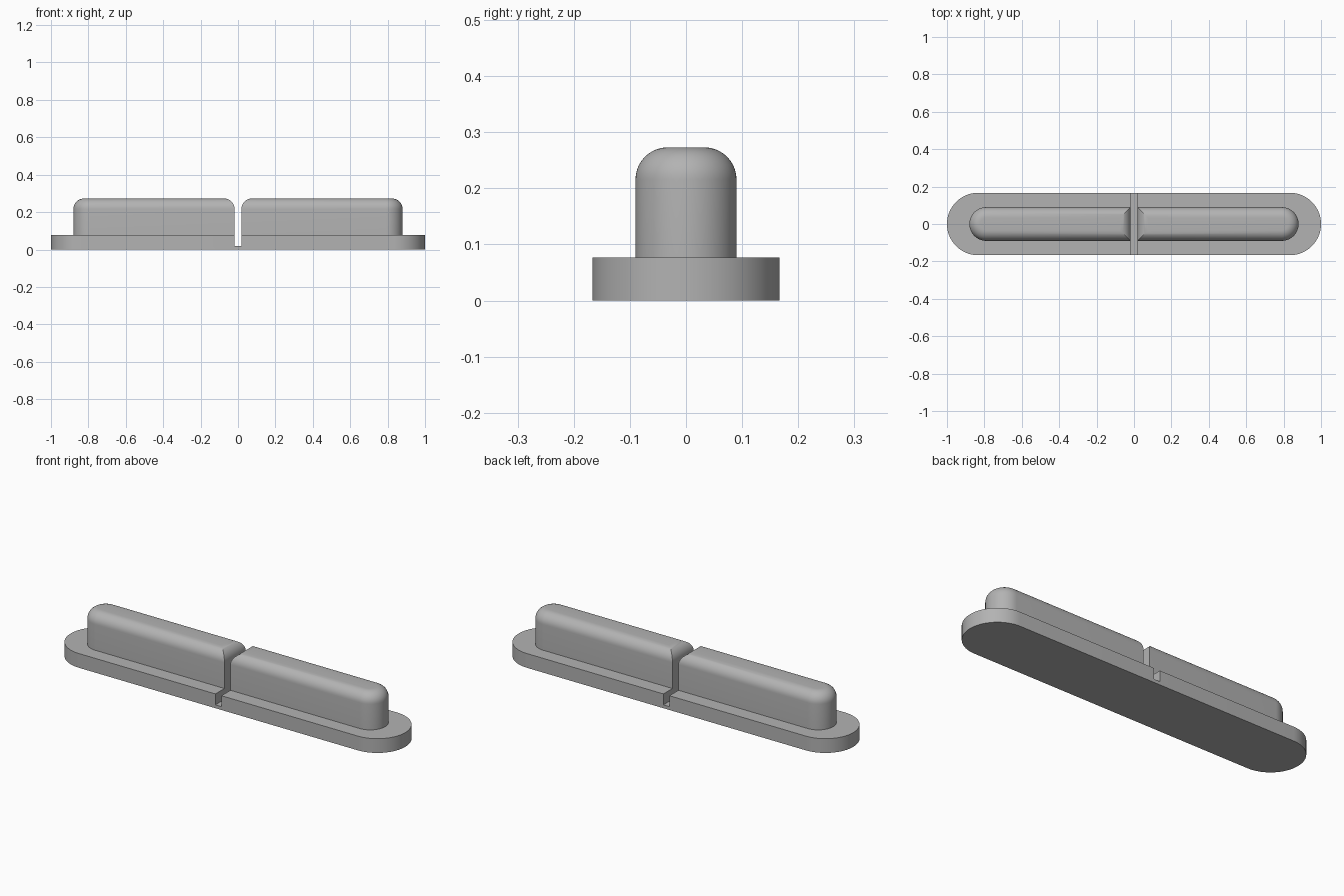
import bpy
import bmesh
from math import sin, cos, pi

cube = bpy.data.objects.get("Cube")
if cube:
    bpy.data.objects.remove(cube, do_unlink=True)

grey = bpy.data.materials.new("plain_grey")
grey.use_nodes = True
colour = (0.45, 0.45, 0.45, 1)
grey.diffuse_color = colour
grey.node_tree.nodes["Principled BSDF"].inputs["Base Color"].default_value = colour

SLOT = 0.018        # half width of the slot
BASE_TOP = 0.077
FLOOR = 0.018       # base thickness left under the slot
RIDGE_TOP = 0.273
FILLET = 0.057
ARC = 32


def arc(cx, radius, start):
    """Half circle in plan, counter-clockwise from the start angle."""
    return [(cx + radius * cos(start + pi * i / ARC),
             radius * sin(start + pi * i / ARC)) for i in range(ARC + 1)]


def loft(name, rings):
    """Skin a stack of (outline, height) rings and cap both ends."""
    bm = bmesh.new()
    loops = [[bm.verts.new((x, y, z)) for x, y in outline] for outline, z in rings]
    for low, high in zip(loops, loops[1:]):
        for i in range(len(low)):
            j = (i + 1) % len(low)
            bm.faces.new((low[i], low[j], high[j], high[i]))
    bm.faces.new(loops[0][::-1])
    bm.faces.new(loops[-1])
    bmesh.ops.recalc_face_normals(bm, faces=bm.faces)
    mesh = bpy.data.meshes.new(name)
    bm.to_mesh(mesh)
    bm.free()
    mesh.materials.append(grey)
    obj = bpy.data.objects.new(name, mesh)
    bpy.context.collection.objects.link(obj)
    return obj


def select(obj):
    bpy.ops.object.select_all(action="DESELECT")
    obj.select_set(True)
    bpy.context.view_layer.objects.active = obj


def smooth(obj):
    select(obj)
    bpy.ops.object.shade_smooth_by_angle(angle=pi / 7)


# Base plate with rounded ends
R = 0.167
outline = arc(1 - R, R, -pi / 2) + arc(R - 1, R, pi / 2)
base = loft("base_plate", [(outline, 0), (outline, BASE_TOP)])

# Slot cut across the plate
box = [(-SLOT, -1), (SLOT, -1), (SLOT, 1), (-SLOT, 1)]
cutter = loft("slot_cutter", [(box, FLOOR), (box, 1)])
cutter.hide_render = True
cut = base.modifiers.new("slot", "BOOLEAN")
cut.operation = "DIFFERENCE"
cut.solver = "EXACT"
cut.object = cutter
select(base)
bpy.ops.object.modifier_apply(modifier=cut.name)
bpy.data.objects.remove(cutter, do_unlink=True)
smooth(base)


# Raised ridge halves: rounded outer end, square inner end, rounded top edge
def ridge_outline(inset, side):
    radius = 0.09 - inset
    inner = SLOT + inset
    pts = arc(0.79, radius, -pi / 2) + [(inner, radius), (inner, -radius)]
    return [(side * x, y) for x, y in pts]


STEPS = 10
for name, side in (("ridge_left", 1), ("ridge_right", -1)):
    rings = [(ridge_outline(0, side), BASE_TOP)]
    for i in range(STEPS + 1):
        t = pi / 2 * i / STEPS
        rings.append((ridge_outline(FILLET * (1 - cos(t)), side),
                      RIDGE_TOP - FILLET + FILLET * sin(t)))
    smooth(loft(name, rings))
